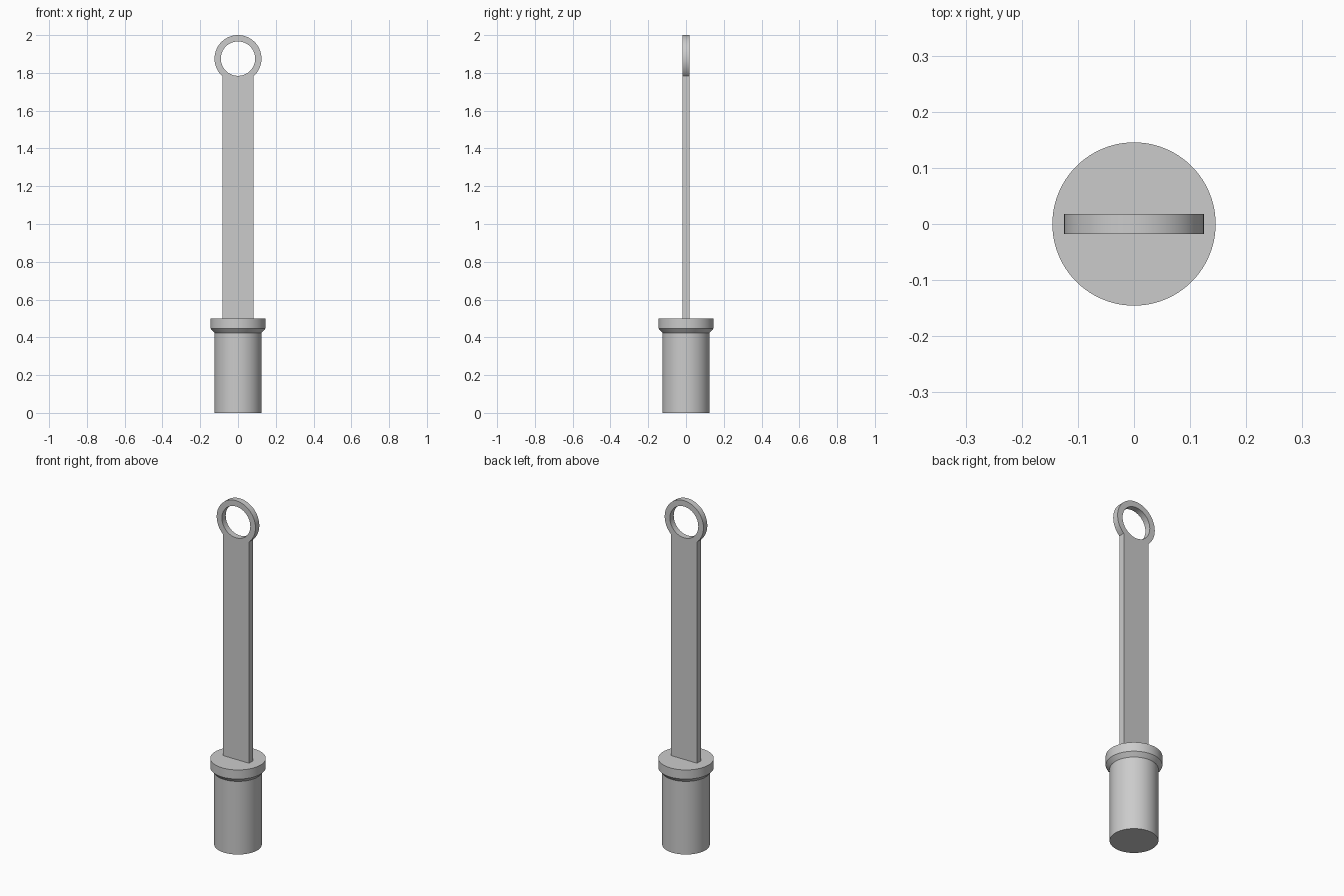
import bpy, bmesh
from math import sin, cos, tau, radians
from mathutils import Vector

if "Cube" in bpy.data.objects:
    bpy.data.objects.remove(bpy.data.objects["Cube"])

grey = bpy.data.materials.new("plain grey")
grey.use_nodes = True
colour = (0.6, 0.6, 0.6, 1)
grey.diffuse_color = colour
grey.node_tree.nodes["Principled BSDF"].inputs["Base Color"].default_value = colour


def make_object(name, bm):
    bmesh.ops.recalc_face_normals(bm, faces=bm.faces[:])
    mesh = bpy.data.meshes.new(name)
    bm.to_mesh(mesh)
    bm.free()
    mesh.materials.append(grey)
    obj = bpy.data.objects.new(name, mesh)
    bpy.context.collection.objects.link(obj)
    bpy.ops.object.select_all(action="DESELECT")
    obj.select_set(True)
    bpy.context.view_layer.objects.active = obj
    bpy.ops.object.shade_smooth_by_angle(angle=radians(30))
    return obj


# Round plug with a tapered collar: a turned profile of (radius, height)
SIDES = 96
profile = [(0.125, 0), (0.125, 0.424), (0.1455, 0.447), (0.1455, 0.5)]
bm = bmesh.new()
rings = [[bm.verts.new((r * sin(tau * i / SIDES), r * cos(tau * i / SIDES), z))
          for i in range(SIDES)] for r, z in profile]
for low, high in zip(rings, rings[1:]):
    for i in range(SIDES):
        j = (i + 1) % SIDES
        bm.faces.new((low[i], low[j], high[j], high[i]))
bm.faces.new(rings[0])
bm.faces.new(rings[-1])
make_object("collared_plug", bm)

# Flat handle with an eye: ring and bar share one outline, then get thickness
SEGMENTS, JOIN = 60, 7
OUTER, INNER, EYE_Z = 0.1245, 0.091, 1.8755
HALF_DEPTH = 0.0175


def circle(bm, radius):
    return [bm.verts.new((radius * sin(tau * i / SEGMENTS), -HALF_DEPTH,
                          EYE_Z - radius * cos(tau * i / SEGMENTS)))
            for i in range(SEGMENTS)]


bm = bmesh.new()
outer, inner = circle(bm, OUTER), circle(bm, INNER)
for i in range(SEGMENTS):
    j = (i + 1) % SEGMENTS
    bm.faces.new((outer[i], outer[j], inner[j], inner[i]))
arc = [outer[i] for i in range(-JOIN, JOIN + 1)]
feet = [bm.verts.new((v.co.x, -HALF_DEPTH, 0.5)) for v in (arc[-1], arc[0])]
bm.faces.new(arc + feet)
extruded = bmesh.ops.extrude_face_region(bm, geom=bm.faces[:], use_keep_orig=True)
back = [g for g in extruded["geom"] if isinstance(g, bmesh.types.BMVert)]
bmesh.ops.translate(bm, verts=back, vec=Vector((0, 2 * HALF_DEPTH, 0)))
make_object("eye_handle", bm)
